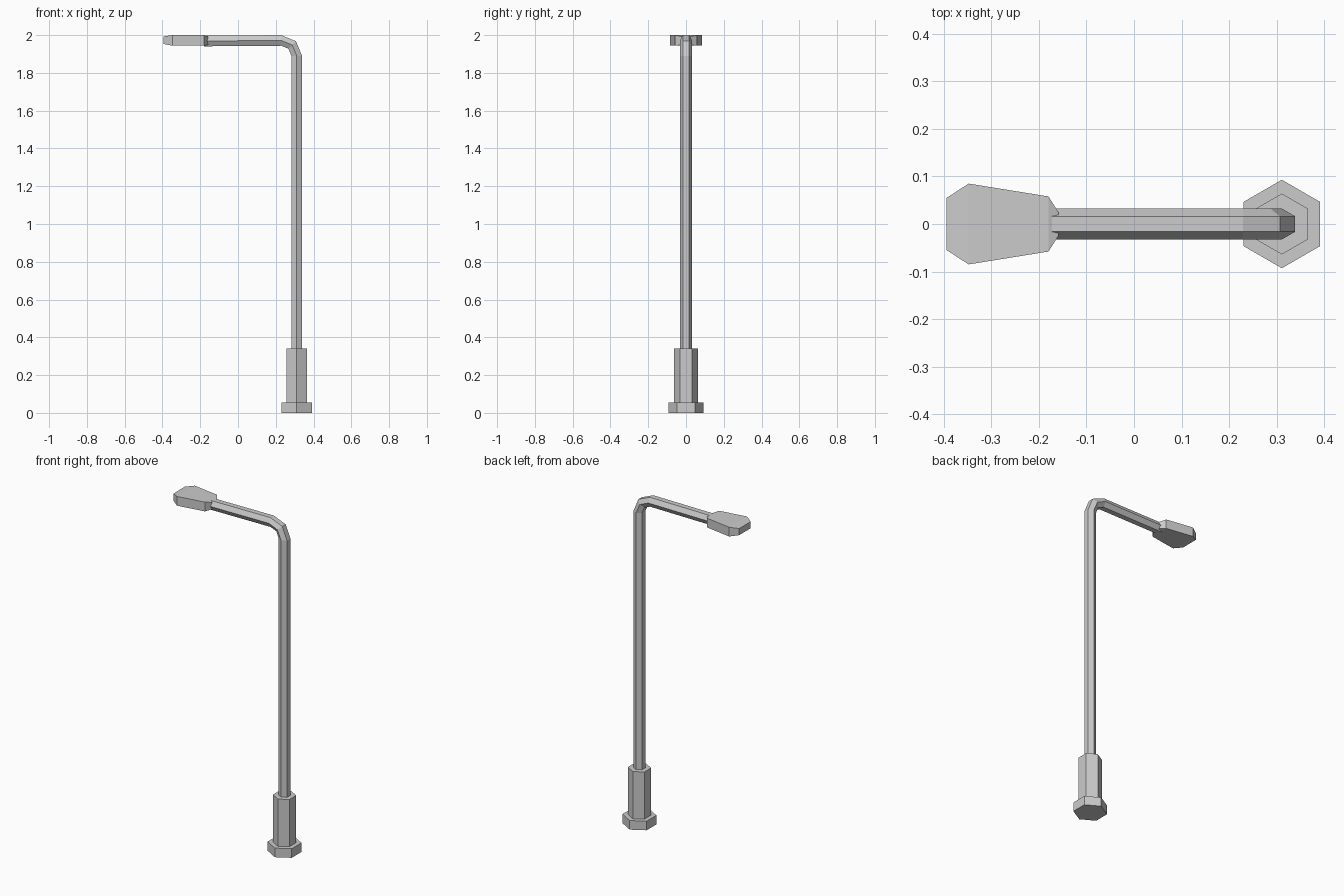
import bpy
from math import cos, sin, pi, radians
from mathutils import Vector

if "Cube" in bpy.data.objects:
    bpy.data.objects.remove(bpy.data.objects["Cube"])

PX = 0.311  # pole centre in x


def loft(name, rings):
    """Skin a list of equal-length vertex rings and cap both ends."""
    n = len(rings[0])
    verts = [v for r in rings for v in r]
    faces = [[i * n + j, i * n + (j + 1) % n, (i + 1) * n + (j + 1) % n, (i + 1) * n + j]
             for i in range(len(rings) - 1) for j in range(n)]
    faces += [list(range(n))[::-1], [len(verts) - n + j for j in range(n)]]
    me = bpy.data.meshes.new(name)
    me.from_pydata(verts, [], faces)
    me.update()
    ob = bpy.data.objects.new(name, me)
    bpy.context.collection.objects.link(ob)
    return ob


def hexagon(cx, cz, radius, tilt=0.0):
    """Six-sided ring, corners on +-y, tilted about y along the pole path."""
    side = Vector((cos(tilt), 0, sin(tilt)))
    c = Vector((cx, 0, cz))
    return [c + side * (radius * cos(a)) + Vector((0, radius * sin(a), 0))
            for a in (pi / 6 + k * pi / 3 for k in range(6))]


# Foot and sleeve
for name, r, z0, z1 in (("foot", 0.093, 0, 0.055), ("sleeve", 0.064, 0.055, 0.34)):
    loft(name, [hexagon(PX, z0, r), hexagon(PX, z1, r)])

# Pole with a faceted bend into the arm
R, BEND = 0.0325, 0.082
bx, bz = PX - BEND, 2.0 - R * cos(pi / 6) - BEND
rings = [hexagon(PX, 0.34, R)]
for deg in (0, 45, 90):
    t = radians(deg)
    rings.append(hexagon(bx + BEND * cos(t), bz + BEND * sin(t), R, t))
rings.append(hexagon(-0.18, bz + BEND - 0.003, R, pi / 2))
loft("pole_arm", rings)

# Lamp head: x, half width, bottom, top
sections = [(-0.394, 0.055, 1.953, 1.993), (-0.348, 0.085, 1.944, 2.0),
            (-0.18, 0.058, 1.944, 2.0), (-0.159, 0.025, 1.949, 1.992)]
loft("lamp_head", [[(x, -w, b), (x, w, b), (x, w, t), (x, -w, t)]
                   for x, w, b, t in sections])

# Consistent outward normals
import bmesh
for ob in bpy.context.collection.objects:
    bm = bmesh.new()
    bm.from_mesh(ob.data)
    bmesh.ops.recalc_face_normals(bm, faces=bm.faces)
    bm.to_mesh(ob.data)
    bm.free()
